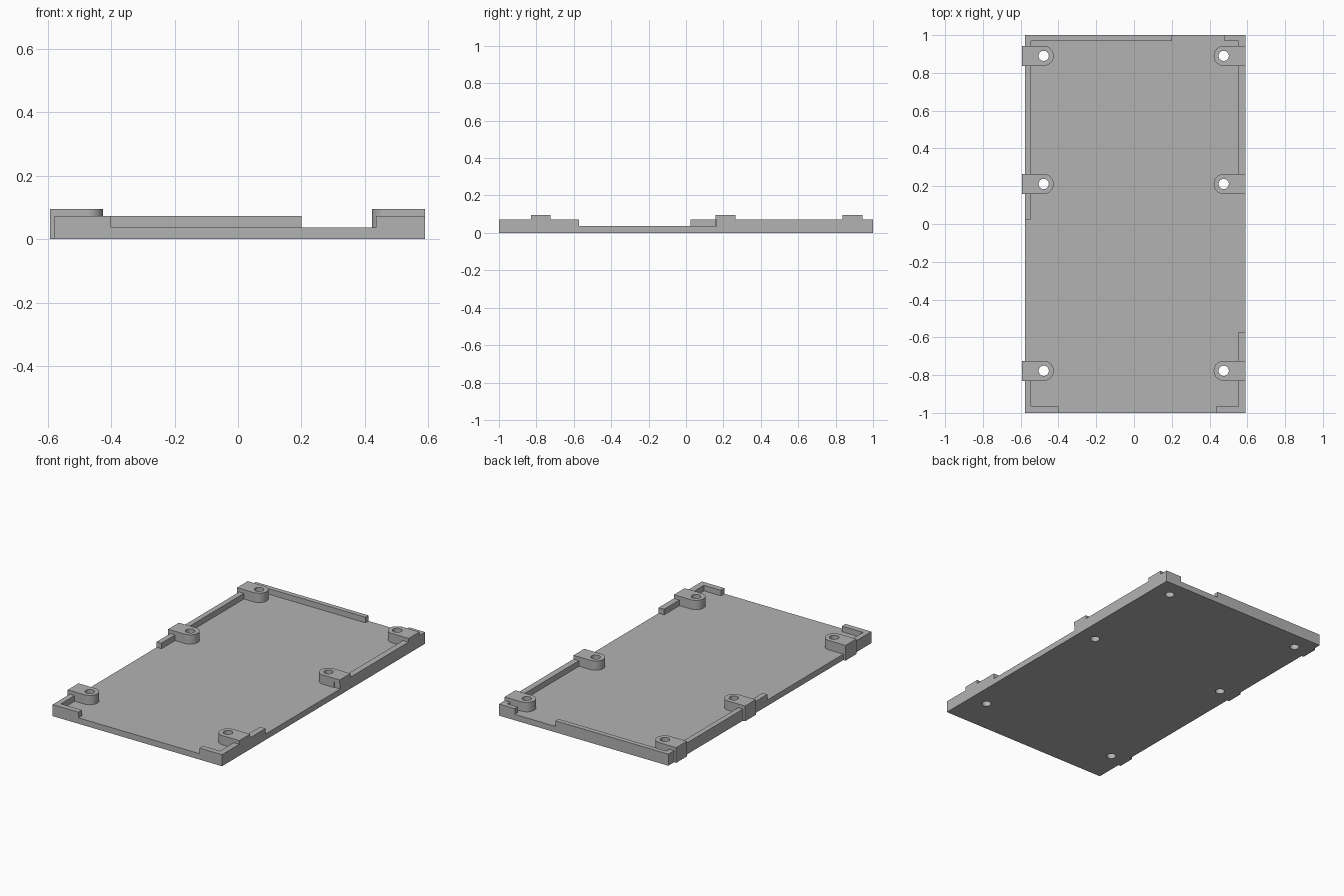
import bpy, bmesh, math

if "Cube" in bpy.data.objects:
    bpy.data.objects.remove(bpy.data.objects["Cube"])

PLATE_Z, WALL_Z, BOSS_Z = 0.037, 0.072, 0.095
LEFT, RIGHT = -0.578, 0.59
BOSS_Y = (-0.777, 0.212, 0.89)
BOSS_R, HOLE_R = 0.053, 0.027

grey = bpy.data.materials.new("light grey")
grey.diffuse_color = (0.45, 0.45, 0.45, 1)
grey.use_nodes = True
grey.node_tree.nodes["Principled BSDF"].inputs["Base Color"].default_value = grey.diffuse_color


def prism(name, outline, z0, z1):
    """Extrude a counter-clockwise xy outline from z0 to z1."""
    bm = bmesh.new()
    face = bm.faces.new([bm.verts.new((x, y, z0)) for x, y in outline])
    top = bmesh.ops.extrude_face_region(bm, geom=[face])["geom"]
    verts = [v for v in top if isinstance(v, bmesh.types.BMVert)]
    bmesh.ops.translate(bm, verts=verts, vec=(0, 0, z1 - z0))
    bmesh.ops.recalc_face_normals(bm, faces=bm.faces)
    mesh = bpy.data.meshes.new(name)
    bm.to_mesh(mesh)
    bm.free()
    ob = bpy.data.objects.new(name, mesh)
    bpy.context.collection.objects.link(ob)
    mesh.materials.append(grey)
    return ob


def box(name, x0, x1, y0, y1, z0, z1):
    return prism(name, [(x0, y0), (x1, y0), (x1, y1), (x0, y1)], z0, z1)


def arc(cx, cy, r, a0, a1, n):
    angles = [math.radians(a0 + (a1 - a0) * i / n) for i in range(n + 1)]
    return [(cx + r * math.cos(a), cy + r * math.sin(a)) for a in angles]


def combine(target, other, operation):
    """Apply a boolean and remove the helper."""
    mod = target.modifiers.new(operation, "BOOLEAN")
    mod.operation, mod.object, mod.solver = operation, other, "EXACT"
    bpy.context.view_layer.objects.active = target
    bpy.ops.object.modifier_apply(modifier=mod.name)
    bpy.data.objects.remove(other)


# Floor plate
plate = box("floor_plate", LEFT, RIGHT, -1, 1, 0, PLATE_Z)

# Raised rim, interrupted along each side: corner L profiles and one short run
IN_L, IN_R, IN_F, IN_B = -0.545, 0.552, -0.965, 0.97
rims = {
    "rim_front_left": [(LEFT, -1), (-0.4, -1), (-0.4, IN_F), (IN_L, IN_F),
                       (IN_L, -0.777), (LEFT, -0.777)],
    "rim_front_right": [(0.435, -1), (RIGHT, -1), (RIGHT, -0.573), (IN_R, -0.573),
                        (IN_R, IN_F), (0.435, IN_F)],
    "rim_back_right": [(IN_R, 0.163), (RIGHT, 0.163), (RIGHT, 1), (0.48, 1),
                       (0.48, IN_B), (IN_R, IN_B)],
    "rim_back_left": [(LEFT, 0.025), (IN_L, 0.025), (IN_L, IN_B), (0.2, IN_B),
                      (0.2, 1), (LEFT, 1)],
}
for name, outline in rims.items():
    combine(plate, prism(name, outline, 0, WALL_Z), "UNION")

# Screw bosses with a rounded inner end
for y in BOSS_Y:
    left = [(-0.593, y + BOSS_R), (-0.593, y - BOSS_R)] + arc(-0.478, y, BOSS_R, -90, 90, 24)
    right = [(RIGHT, y - BOSS_R), (RIGHT, y + BOSS_R)] + arc(0.475, y, BOSS_R, 90, 270, 24)
    combine(plate, prism("boss_left", left, 0, BOSS_Z), "UNION")
    boss = prism("boss_right", right, 0, BOSS_Z)
    if y == BOSS_Y[1]:
        # small notch under the outer end of the middle boss
        notch = box("notch", IN_R, 0.7, 0.1, 0.163, PLATE_Z, WALL_Z)
        combine(boss, notch, "DIFFERENCE")
    combine(plate, boss, "UNION")

# Screw holes through bosses and plate
for y in BOSS_Y:
    for x in (-0.478, 0.475):
        hole = prism("hole", arc(x, y, HOLE_R, 0, 348.75, 31), -0.1, 0.2)
        combine(plate, hole, "DIFFERENCE")

plate.name = "tray_with_bosses"
bpy.ops.object.select_all(action="DESELECT")
plate.select_set(True)
bpy.context.view_layer.objects.active = plate
bpy.ops.object.shade_smooth_by_angle(angle=math.radians(30))
